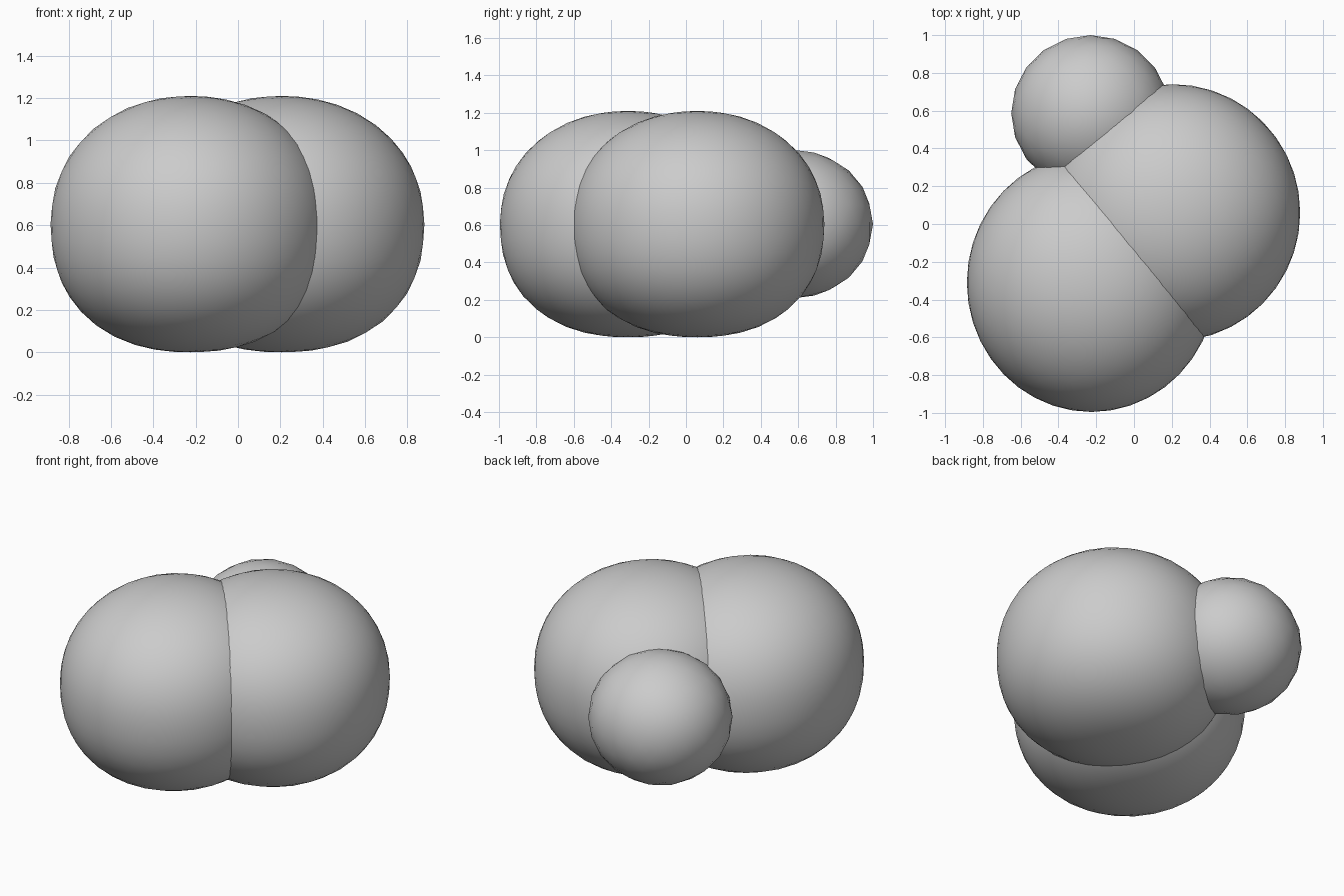
import bpy
from math import hypot

if "Cube" in bpy.data.objects:
    bpy.data.objects.remove(bpy.data.objects["Cube"])

# Three overlapping smooth blobs: name, centre, radii, subdivisions,
# roundness exponents of the upper and lower half (2 = true ellipsoid)
BLOBS = [
    ("front_left_blob", (-0.225, -0.31, 0.605), (0.66, 0.685, 0.605), 4, 2.1, 2.25),
    ("right_blob", (0.205, 0.06, 0.605), (0.675, 0.68, 0.605), 4, 2.1, 2.25),
    ("small_back_blob", (-0.23, 0.587, 0.605), (0.42, 0.413, 0.395), 3, 2.0, 2.0),
]


def blob(name, centre, radii, subdivisions, upper, lower):
    bpy.ops.mesh.primitive_ico_sphere_add(subdivisions=subdivisions, radius=1)
    obj = bpy.context.object
    obj.name = name
    # Fill out the shoulders, keeping the poles and the equator in place
    for v in obj.data.vertices:
        e = upper if v.co.z > 0 else lower
        r = hypot(v.co.x, v.co.y)
        v.co *= (r ** e + abs(v.co.z) ** e) ** (-1 / e)
    obj.location = centre
    obj.scale = radii
    bpy.ops.object.transform_apply(location=False, rotation=False, scale=True)
    bpy.ops.object.shade_smooth()
    return obj


for spec in BLOBS:
    blob(*spec)
